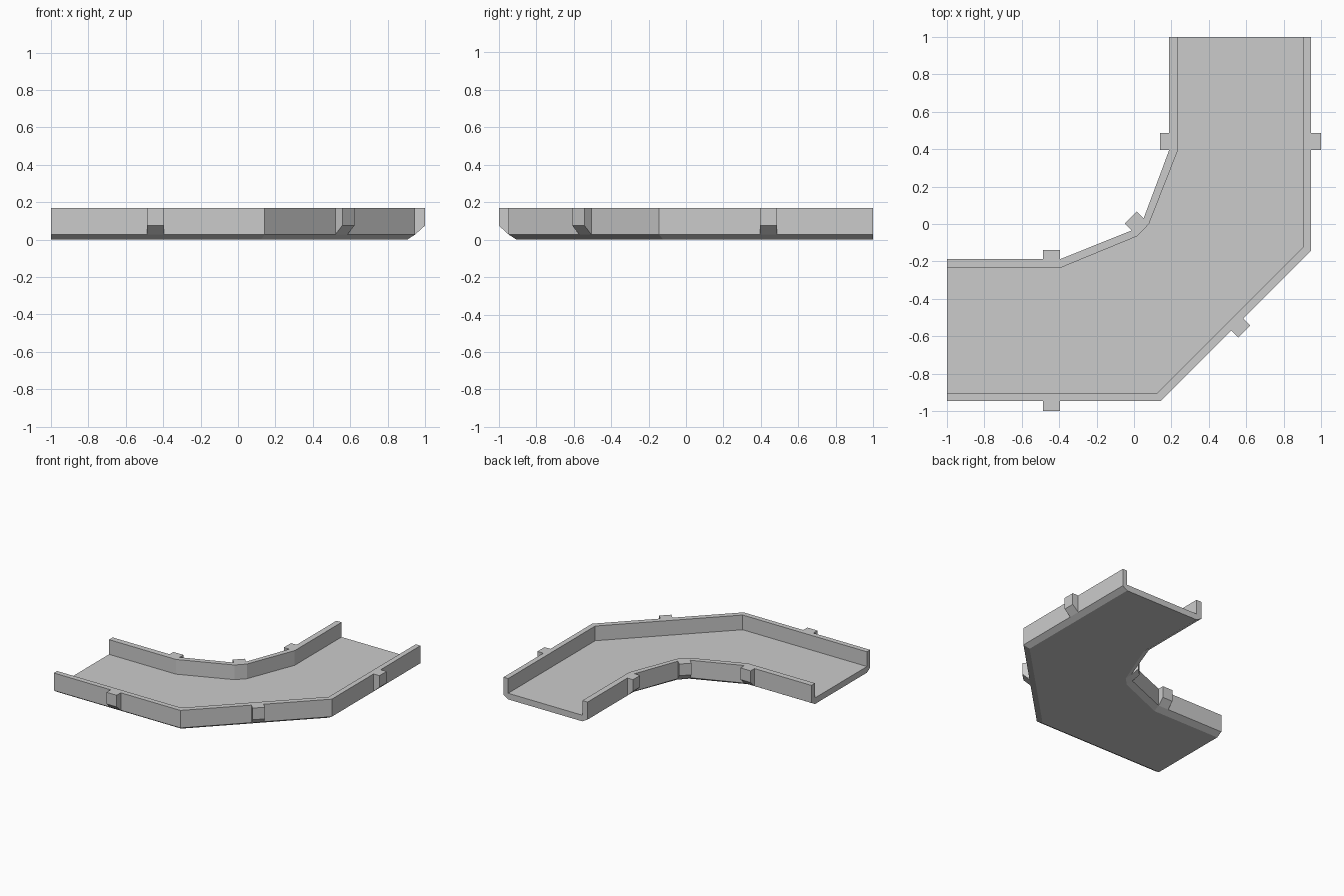
import bpy, bmesh
from mathutils import Vector

if "Cube" in bpy.data.objects:
    bpy.data.objects.remove(bpy.data.objects["Cube"])

TOP, FLOOR, LIP = 0.17, 0.05, 0.027   # wall top, channel floor, top of lower bevel


def make_object(name, verts, faces):
    mesh = bpy.data.meshes.new(name)
    mesh.from_pydata(verts, [], faces)
    bm = bmesh.new()
    bm.from_mesh(mesh)
    bmesh.ops.recalc_face_normals(bm, faces=bm.faces)
    bm.to_mesh(mesh)
    bm.free()
    obj = bpy.data.objects.new(name, mesh)
    bpy.context.collection.objects.link(obj)
    return obj


def loft(name, sections):
    """Skin a list of closed cross-sections and cap both ends."""
    n = len(sections[0])
    verts = [p for s in sections for p in s]
    faces = [(i * n + j, i * n + (j + 1) % n, (i + 1) * n + (j + 1) % n, (i + 1) * n + j)
             for i in range(len(sections) - 1) for j in range(n)]
    faces += [tuple(range(n)), tuple(range(len(verts) - n, len(verts)))]
    return make_object(name, verts, faces)


# Plan lines of the bend: outer and inner face of each wall
outer_out = [(-1, -0.947), (0.143, -0.947), (0.947, -0.143), (0.947, 1)]
outer_in = [(-1, -0.905), (0.122, -0.905), (0.905, -0.122), (0.905, 1)]
inner_in = [(-1, -0.235), (-0.395, -0.235), (0.015, -0.066), (0.08, 0.0), (0.235, 0.395), (0.235, 1)]
inner_out = [(-1, -0.188), (-0.395, -0.188), (-0.012, -0.034), (0.051, 0.029), (0.188, 0.395), (0.188, 1)]


def pad(line):
    """Add stations to the outer lines so they pair with the inner ones."""
    a, b, c, d = line
    return [a, tuple(Vector(a).lerp(b, 0.53)), b, c, tuple(Vector(d).lerp(c, 0.53)), d]


# Channel: U-shaped section with bevelled lower edges
sections = []
for oo, oi, ii, io in zip(pad(outer_out), pad(outer_in), inner_in, inner_out):
    sections.append([(*oi, 0), (*oo, LIP), (*oo, TOP), (*oi, TOP), (*oi, FLOOR),
                     (*ii, FLOOR), (*ii, TOP), (*io, TOP), (*io, LIP), (*ii, 0)])
loft("channel", sections)


# Tabs: blocks with a sloped underside on the outside of the walls
def tab(name, base, direction, width=0.092, depth=0.053):
    b, d = Vector((*base, 0)), Vector((*direction, 0)).normalized()
    side = Vector((-d.y, d.x, 0)) * width / 2
    profile = [(0, LIP), (depth, 0.075), (depth, TOP), (0, TOP)]
    loft(name, [[b + s * side + d * u + Vector((0, 0, z)) for u, z in profile] for s in (-1, 1)])


tab("tab_outer_left", (-0.441, -0.947), (0, -1))
tab("tab_outer_corner", (0.5525, -0.5375), (1, -1))
tab("tab_outer_right", (0.947, 0.441), (1, 0))
tab("tab_inner_left", (-0.441, -0.188), (0, 1), depth=0.05)
tab("tab_inner_corner", (0.0195, -0.0025), (-1, 1))
tab("tab_inner_right", (0.188, 0.441), (-1, 0), depth=0.05)
